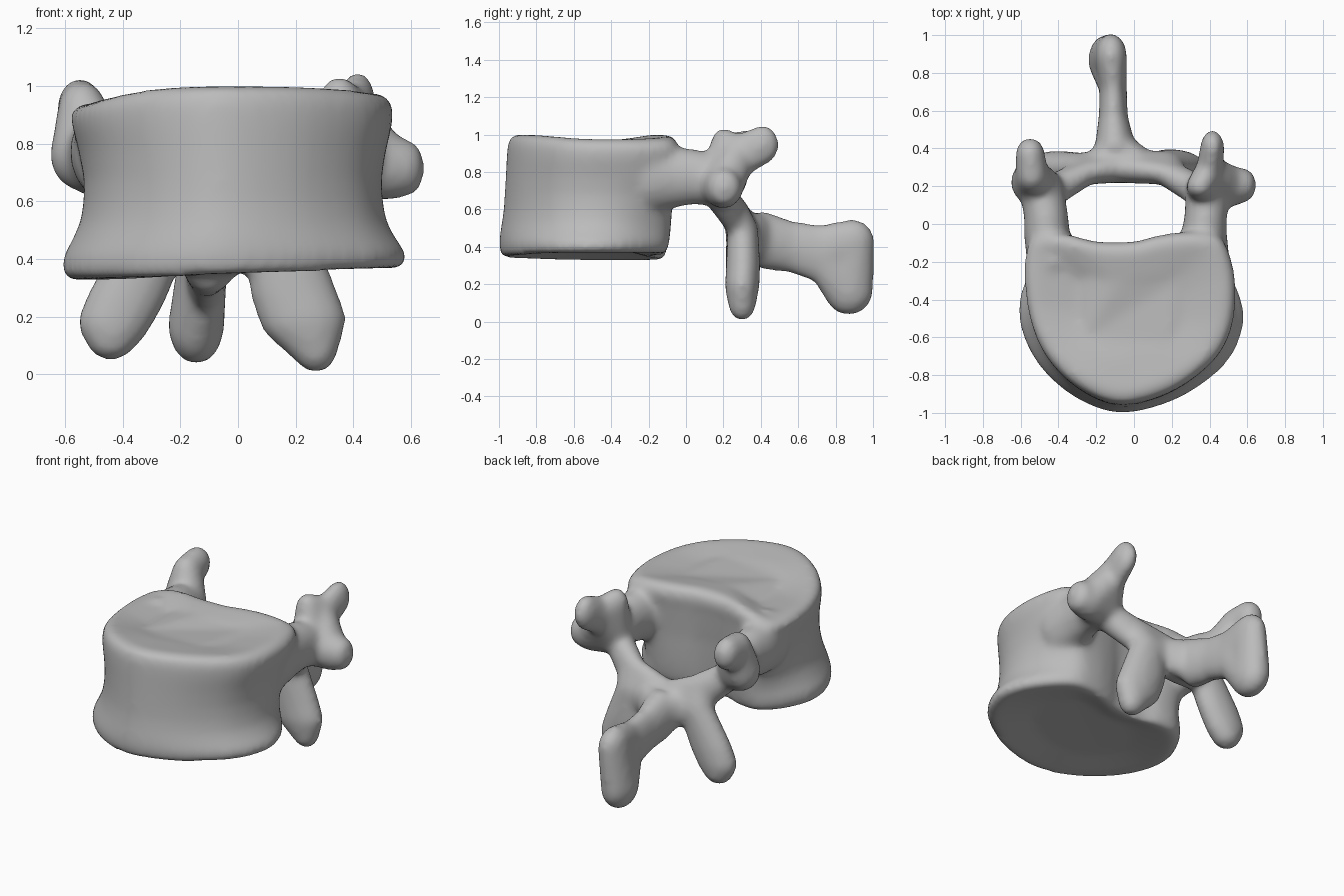
import bpy, bmesh, math
from mathutils import Vector

cube = bpy.data.objects.get("Cube")
if cube:
    bpy.data.objects.remove(cube, do_unlink=True)

bone = bpy.data.materials.new("bone grey")
bone.use_nodes = True
grey = (0.5, 0.5, 0.5, 1)
bone.diffuse_color = grey
bsdf = next(n for n in bone.node_tree.nodes if n.type == 'BSDF_PRINCIPLED')
bsdf.inputs["Base Color"].default_value = grey

bm = bmesh.new()
SWELL = 0.008  # makes up for the later smoothing


def ellipsoid(blob, count=160):
    """Evenly spread points on an ellipsoid given as x, y, z, rx, ry, rz."""
    x, y, z, rx, ry, rz = blob
    points = []
    for i in range(count):
        h = 1 - 2 * (i + 0.5) / count
        r = math.sqrt(1 - h * h)
        a = i * math.pi * (3 - math.sqrt(5))
        points.append(Vector((x + (rx + SWELL) * r * math.cos(a),
                              y + (ry + SWELL) * r * math.sin(a),
                              z + (rz + SWELL) * h)))
    return points


def web(*blobs):
    """Closed hull around all the given ellipsoids."""
    verts = [bm.verts.new(p) for blob in blobs for p in ellipsoid(blob)]
    bmesh.ops.convex_hull(bm, input=verts)
    loose = [v for v in verts if v.is_valid and not v.link_faces]
    bmesh.ops.delete(bm, geom=loose, context='VERTS')


def limb(*blobs):
    """Hulls around each neighbouring pair of ellipsoids."""
    for a, b in zip(blobs, blobs[1:]):
        web(a, b)


def rounded(loop, steps=4):
    """Smooth closed curve through the points of a loop."""
    pts = [Vector(p) for p in loop]
    out = []
    for i in range(len(pts)):
        a, b, c, d = (pts[(i + k) % len(pts)] for k in (-1, 0, 1, 2))
        for s in range(steps):
            t = s / steps
            out.append(b + (c - a) * t / 2 + (a * 2 - b * 5 + c * 4 - d) * t * t / 2
                       + (b * 3 - a - c * 3 + d) * t ** 3 / 2)
    return out


# Main body: outline seen from above, lofted through waisted levels
outline = rounded([(-.55, -.08), (-.38, -.05), (-.2, -.09), (0, -.09), (.12, -.06),
                   (.28, -.04), (.45, -.06), (.52, -.2), (.54, -.38), (.51, -.57),
                   (.41, -.73), (.2, -.88), (-.06, -.95), (-.27, -.88),
                   (-.44, -.73), (-.54, -.54), (-.58, -.3)])
# height, width scale, front y, back y
levels = [(.38, .55, -.75, -.28), (.352, .92, -.93, -.17), (.345, 1.03, -.98, -.13),
          (.37, 1.09, -.995, -.11), (.42, 1.08, -1.0, -.1), (.47, 1.02, -.995, -.095),
          (.53, .965, -.985, -.09), (.6, .94, -.975, -.085), (.68, .93, -.97, -.08),
          (.77, .95, -.965, -.07), (.87, .99, -.96, -.06), (.94, 1.0, -.955, -.05),
          (.985, .96, -.94, -.07), (1.003, .88, -.9, -.11), (.98, .5, -.72, -.28)]
rings = []
for z, wide, front, back in levels:
    ring = []
    for x, y in outline:
        t = (y + .95) / .9
        edge = min(1, abs(x + .02) / .55)
        upper = max(0, (z - .85) / .15)
        lower = max(0, (.5 - z) / .15)
        droop = upper * edge ** 3 * (.06 if x < 0 else .025)
        tilt = lower * .02 * x / .55
        # the lower back corners draw in
        pull = min(1, max(0, (.75 - z) / .3)) * max(0, (t - .5) / .45) ** 2 * .23
        ring.append(bm.verts.new((-.02 + (x + .02) * wide * (1 - pull),
                                  front + t * (back - front), z - droop + tilt)))
    rings.append(ring)
faces = [bm.faces.new(rings[0][::-1]), bm.faces.new(rings[-1])]
n = len(outline)
for low, high in zip(rings, rings[1:]):
    for i in range(n):
        j = (i + 1) % n
        faces.append(bm.faces.new((low[i], low[j], high[j], high[i])))
bmesh.ops.recalc_face_normals(bm, faces=faces)

# Pedicles and the side lumps (transverse processes)
right_root = (-.49, .19, .75, .11, .1, .13)
left_root = (.39, .18, .75, .11, .1, .13)
right_lump = (-.56, .22, .76, .085, .1, .11)
left_lump = (.52, .2, .72, .07, .1, .11)
limb((-.43, -.2, .77, .13, .1, .18), (-.46, -.06, .77, .115, .06, .155),
     (-.465, .04, .775, .11, .08, .14), right_root)
limb((.37, -.2, .77, .13, .1, .18), (.37, -.06, .77, .115, .06, .155),
     (.38, .04, .775, .105, .08, .14), left_root)
limb(left_root, left_lump, (.59, .205, .715, .05, .08, .09))

# Upper joint horns, webbed to the lumps
right_horn = (-.54, .26, .9, .08, .09, .11)
left_horn = (.4, .28, .88, .065, .08, .11)
left_bump = (.35, .2, .94, .065, .06, .09)
web(right_root, right_lump, right_horn)
limb(right_horn, (-.55, .37, .925, .07, .08, .095))
web(left_root, left_bump, left_horn)
web(left_root, left_lump, left_horn)
limb(left_horn, (.415, .41, .945, .055, .08, .1))

# Arch behind the canal, with the flared root of the spine
arch = (-.09, .305, .47, .13, .08, .12)
right_plate = (-.27, .27, .56, .09, .055, .11)
left_plate = (.18, .27, .56, .09, .055, .11)
shaft = (-.11, .56, .4, .07, .08, .13)
limb((-.44, .17, .69, .07, .08, .08), right_plate, arch, left_plate,
     (.35, .17, .69, .07, .08, .08))
right_hip = (-.28, .295, .47, .1, .075, .1)
left_hip = (.15, .305, .47, .11, .075, .1)
web(right_plate, right_hip, arch)
web(left_plate, left_hip, arch)
web((-.18, .34, .47, .06, .06, .1), (.02, .35, .47, .06, .06, .1),
    (-.1, .43, .43, .08, .06, .14))

# Lower joint legs: flattened paddles
limb(right_hip, (-.385, .3, .27, .13, .08, .08),
     (-.43, .3, .18, .12, .08, .09), (-.44, .3, .12, .08, .07, .065))
limb(left_hip, (.19, .305, .29, .145, .085, .07),
     (.225, .3, .19, .145, .085, .09), (.27, .3, .09, .07, .065, .08))

# Rear spine with a clubbed end
neck = (-.11, .72, .36, .065, .07, .15)
top_end = (-.12, .89, .43, .075, .11, .11)
low_end = (-.145, .87, .17, .09, .125, .13)
limb((-.1, .41, .435, .1, .06, .15), shaft, neck, top_end, low_end, neck)

# Fuse everything into one smooth bone
mesh = bpy.data.meshes.new("vertebra")
bm.to_mesh(mesh)
bm.free()
mesh.materials.append(bone)
vertebra = bpy.data.objects.new("vertebra", mesh)
bpy.context.collection.objects.link(vertebra)
fuse = vertebra.modifiers.new("fuse", 'REMESH')
fuse.mode = 'VOXEL'
fuse.voxel_size = 0.017
fuse.use_smooth_shade = True
soften = vertebra.modifiers.new("soften", 'SMOOTH')
soften.factor = 0.5
soften.iterations = 18
